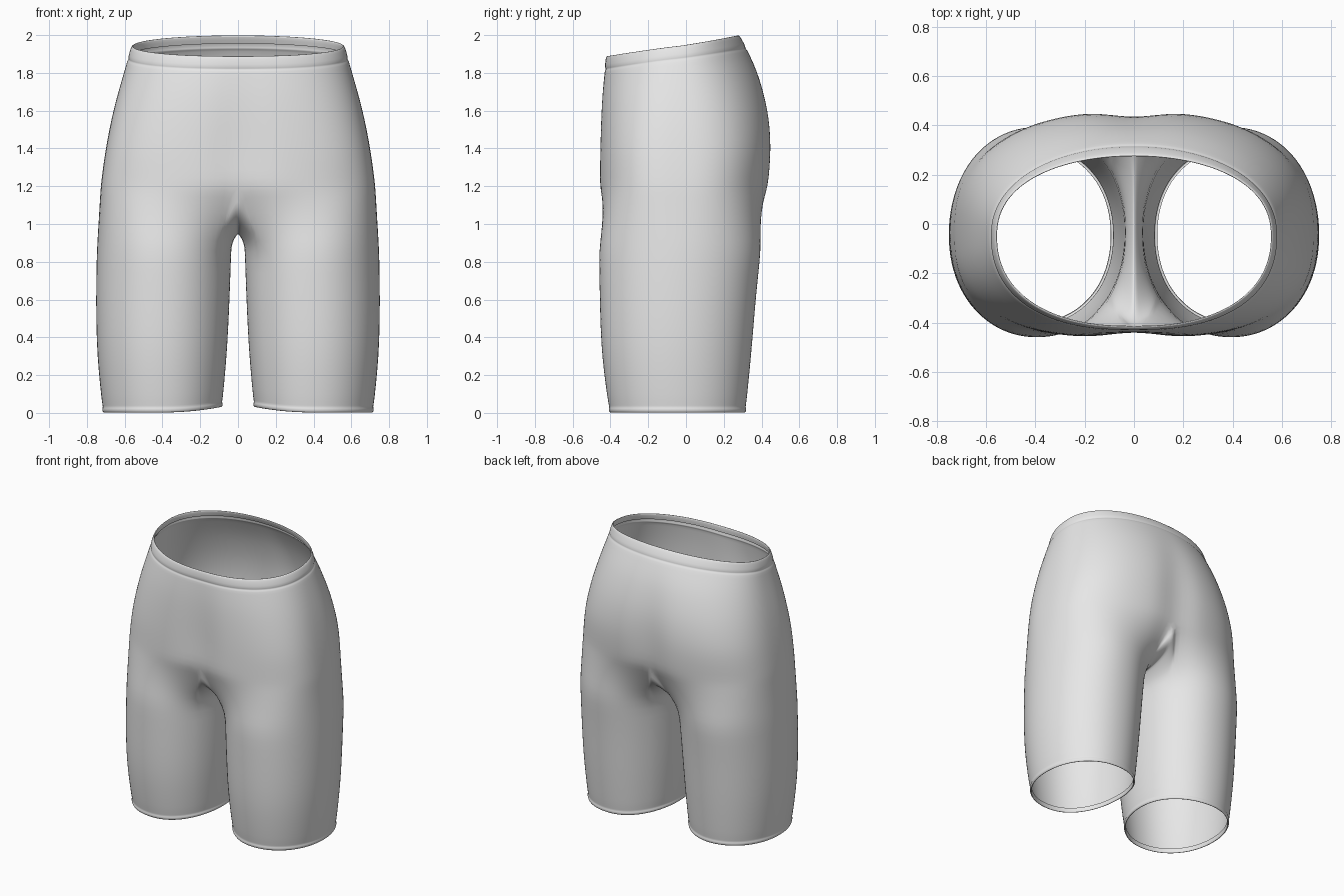
import bpy, bmesh, math

if "Cube" in bpy.data.objects:
    bpy.data.objects.remove(bpy.data.objects["Cube"])

def curve(pts):
    """Smooth interpolation through (z, value) points."""
    def f(z):
        z = min(max(z, pts[0][0]), pts[-1][0])
        i = 0
        while i < len(pts) - 2 and z > pts[i + 1][0]:
            i += 1
        def slope(k):
            a, b = pts[max(k - 1, 0)], pts[min(k + 1, len(pts) - 1)]
            return (b[1] - a[1]) / (b[0] - a[0])
        (z0, v0), (z1, v1) = pts[i], pts[i + 1]
        h = z1 - z0
        t = (z - z0) / h
        return ((2*t**3 - 3*t*t + 1) * v0 + (t**3 - 2*t*t + t) * h * slope(i)
                + (3*t*t - 2*t**3) * v1 + (t**3 - t*t) * h * slope(i + 1))
    return f

# silhouettes by height
outer = curve([(0, .715), (.3, .745), (.6, .752), (1, .743), (1.2, .727), (1.4, .70),
               (1.6, .66), (1.8, .605), (1.95, .56)])
inner = curve([(0, .085), (.3, .06), (.6, .045), (.9, .035), (1.2, .03)])
front = curve([(0, -.405), (.3, -.445), (.6, -.457), (1, -.462), (1.4, -.46),
               (1.7, -.448), (1.9, -.42), (2, -.40)])
back = curve([(0, .315), (.3, .345), (.6, .37), (.9, .402), (1.2, .442), (1.4, .458),
              (1.6, .442), (1.8, .385), (1.9, .335), (2, .28)])

N, M = 37, 17                 # columns on the outside arc and inside the thigh
SPLIT = math.radians(140)     # leg angle where the outside arc meets the crotch seam
LEG_TOP, SPLIT_Z, CROTCH_Z = .86, 1.2, .95

def spow(v, p):
    return math.copysign(abs(v) ** p, v)

def leg_angle(j):
    if j < N:
        return -SPLIT + 2 * SPLIT * j / (N - 1)
    return SPLIT + (2 * math.pi - 2 * SPLIT) * (j - N + 1) / (M + 1)

def leg_point(j, z, off=0):
    a = leg_angle(j)
    xo, xi, yf, yb = outer(z), inner(z), front(z), back(z)
    e = 2 / 2.1
    x = (xo + xi) / 2 + ((xo - xi) / 2 + off) * spow(math.cos(a), e)
    y = (yf + yb) / 2 + ((yb - yf) / 2 + off) * spow(math.sin(a), e)
    lift = .03 * max(0, -math.cos(a)) ** 2 * max(0, 1 - z / .4)
    return (x, y, z + lift)

def torso_point(j, z, off=0):
    p = -math.pi / 2 + math.pi * j / (N - 1)
    s, c = math.sin(p), max(0, math.cos(p))
    k = min(max((z - 1.4) / .5, 0), 1)
    n = (2.8 - .5 * k) if s < 0 else (2.5 - .45 * k)
    x = 0 if j in (0, N - 1) else (outer(z) + off) * c ** (2 / n)
    r = (-.03 - front(z)) if s < 0 else (back(z) + .03)
    dip = .028 * math.exp(-(x / .11) ** 2) * (1 - k)   # centre crease
    return (x, -.03 + (r + off - dip) * spow(s, 2 / n), z)

def split_point(j):
    """Ring where the leg tube meets the torso arc and the crotch seam."""
    if j < N:
        return torso_point(j, SPLIT_Z)
    t = math.pi * (j - N + 1) / (M + 1)
    yb, yf = torso_point(N - 1, SPLIT_Z)[1], torso_point(0, SPLIT_Z)[1]
    y = (yb + yf) / 2 + (yb - yf) / 2 * math.cos(t)
    return (0, y, SPLIT_Z - (SPLIT_Z - CROTCH_Z) * math.sin(t) ** .7)

def blend_point(j, f):
    a, b = leg_point(j, LEG_TOP), split_point(j)
    fx = f if j < N else f ** 2
    return (a[0] + (b[0] - a[0]) * fx, a[1] + (b[1] - a[1]) * f, a[2] + (b[2] - a[2]) * f)

bm = bmesh.new()
# leg rings: inside fold, hem ridge, thigh
hem = [(.035, -.012), (.005, -.01), (.0, -.003), (.008, .003), (.022, .003), (.03, -.003), (.045, 0)]
levels = hem + [(.15, 0), (.3, 0), (.45, 0), (.6, 0), (.74, 0), (LEG_TOP, 0)]
rings = [[bm.verts.new(leg_point(j, z, o)) for j in range(N + M)] for z, o in levels]
for f in (.3, .6, .85):
    rings.append([bm.verts.new(blend_point(j, f)) for j in range(N + M)])
rings.append([bm.verts.new(split_point(j)) for j in range(N + M)])
for r0, r1 in zip(rings, rings[1:]):
    for j in range(N + M):
        k = (j + 1) % (N + M)
        bm.faces.new((r0[j], r0[k], r1[k], r1[j]))

# torso arcs up to the tilted waistband, then its ridge and inside fold
def waist_z(j):
    return 1.945 + .055 * math.sin(-math.pi / 2 + math.pi * j / (N - 1))

arcs = [rings[-1][:N]]
for i in range(1, 8):
    arcs.append([bm.verts.new(torso_point(j, SPLIT_Z + (waist_z(j) - .09 - SPLIT_Z) * i / 7))
                 for j in range(N)])
for d, o in [(.078, 0), (.07, -.006), (.062, .002), (.03, .003), (.005, .002), (0, -.004),
             (.005, -.01), (.045, -.012)]:
    arcs.append([bm.verts.new(torso_point(j, waist_z(j) - d, o)) for j in range(N)])
for r0, r1 in zip(arcs, arcs[1:]):
    for j in range(N - 1):
        bm.faces.new((r0[j], r0[j + 1], r1[j + 1], r1[j]))

for f in bm.faces:
    f.smooth = True
mesh = bpy.data.meshes.new("shorts")
bm.to_mesh(mesh)
bm.free()
shorts = bpy.data.objects.new("shorts", mesh)
bpy.context.collection.objects.link(shorts)

mirror = shorts.modifiers.new("mirror", 'MIRROR')
mirror.use_clip = True
mirror.merge_threshold = .0005
sub = shorts.modifiers.new("smooth", 'SUBSURF')
sub.levels = sub.render_levels = 1

fabric = bpy.data.materials.new("light grey fabric")
fabric.diffuse_color = (.8, .8, .8, 1)
fabric.use_nodes = True
fabric.node_tree.nodes["Principled BSDF"].inputs["Base Color"].default_value = fabric.diffuse_color
mesh.materials.append(fabric)
